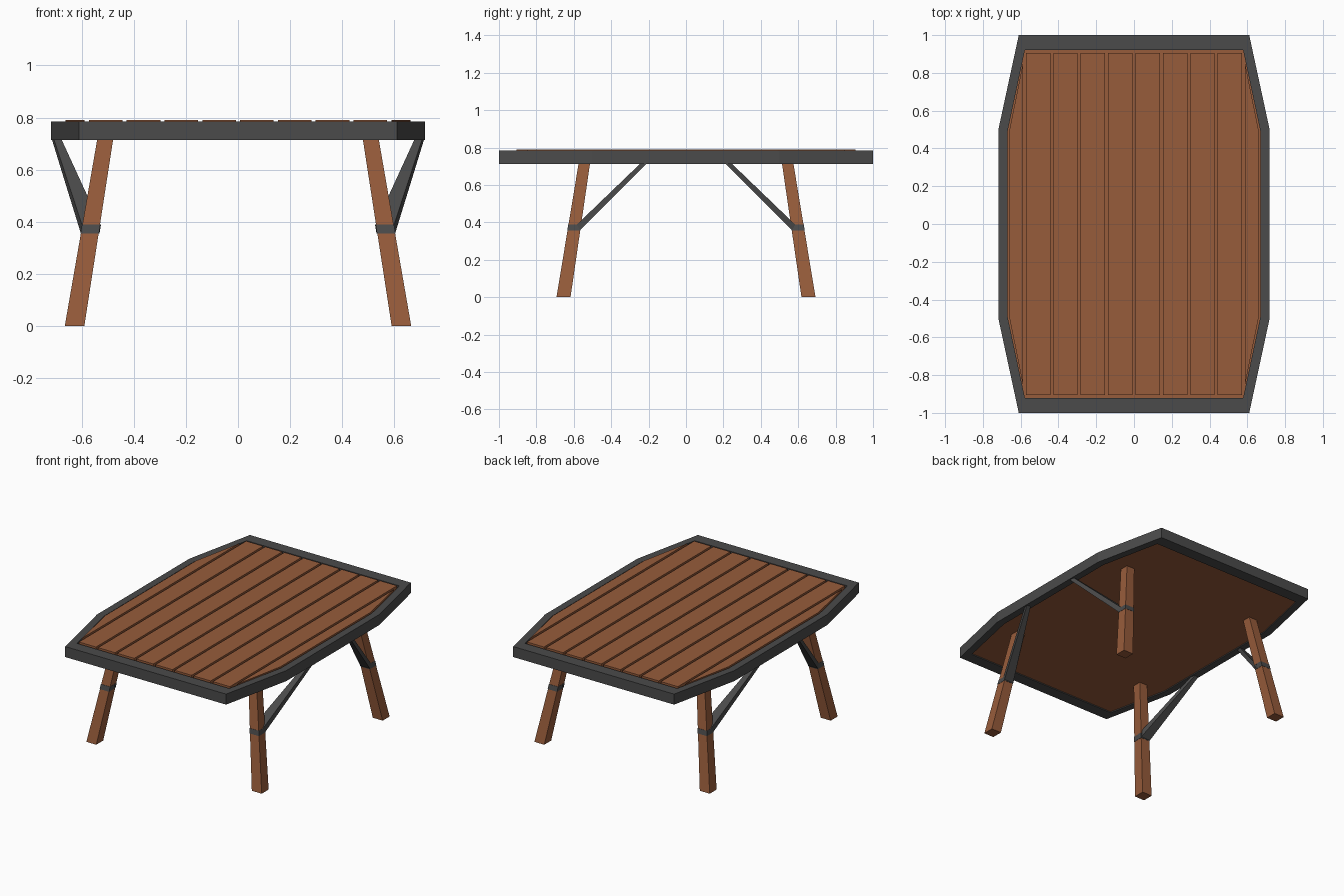
import bpy, bmesh

if "Cube" in bpy.data.objects:
    bpy.data.objects.remove(bpy.data.objects["Cube"])


def material(name, rgb):
    m = bpy.data.materials.new(name)
    m.diffuse_color = (*rgb, 1)
    m.use_nodes = True
    m.node_tree.nodes["Principled BSDF"].inputs["Base Color"].default_value = m.diffuse_color
    return m


WOOD = material("wood", (0.31, 0.107, 0.044))
METAL = material("dark_metal", (0.07, 0.07, 0.07))


def loft(name, loops, mat, caps=True, closed=False):
    """Skin a series of equal-length point loops into one flat-faced mesh."""
    bm = bmesh.new()
    rings = [[bm.verts.new(p) for p in loop] for loop in loops]
    n = len(rings[0])
    pairs = list(zip(rings, rings[1:])) + ([(rings[-1], rings[0])] if closed else [])
    for a, b in pairs:
        for i in range(n):
            j = (i + 1) % n
            bm.faces.new((a[i], a[j], b[j], b[i]))
    if caps and not closed:
        bm.faces.new(rings[0])
        bm.faces.new(rings[-1])
    bmesh.ops.recalc_face_normals(bm, faces=bm.faces)
    me = bpy.data.meshes.new(name)
    bm.to_mesh(me)
    bm.free()
    me.materials.append(mat)
    ob = bpy.data.objects.new(name, me)
    bpy.context.collection.objects.link(ob)
    return ob


def octagon(ex, ey, sx, sy):
    q = [(sx, -sy), (sx, sy), (ex, ey), (-ex, ey)]
    return q + [(-x, -y) for x, y in q]


def at(points, z):
    return [(x, y, z) for x, y in points]


# Tabletop rim
outer = octagon(0.61, 1.0, 0.718, 0.5)
inner = octagon(0.578, 0.92, 0.669, 0.493)
loft("table_rim", [at(outer, 0.713), at(outer, 0.785), at(inner, 0.785), at(inner, 0.713)],
     METAL, closed=True)

# Backing panel under the planks
loft("under_panel", [at(inner, 0.72), at(inner, 0.765)], WOOD)

# Full planks
PITCH, GAP = 0.145, 0.016
END_X, END_Y, SIDE_X, SIDE_Y = 0.577, 0.905, 0.661, 0.49
for i in range(8):
    cx = (i - 3.5) * PITCH
    h = (PITCH - GAP) / 2
    p = [(cx - h, -END_Y), (cx + h, -END_Y), (cx + h, END_Y), (cx - h, END_Y)]
    loft(f"plank_{i + 1}", [at(p, 0.76), at(p, 0.79)], WOOD)

# Tapered edge planks
x0 = 4 * PITCH + GAP / 2
tip = END_Y - (x0 - END_X) / (SIDE_X - END_X) * (END_Y - SIDE_Y)
for s, side in ((-1, "left"), (1, "right")):
    p = [(s * x0, -tip), (s * SIDE_X, -SIDE_Y), (s * SIDE_X, SIDE_Y), (s * x0, tip)]
    loft(f"edge_plank_{side}", [at(p, 0.76), at(p, 0.79)], WOOD)


def leg_section(z, sx, sy, grow=0.0):
    t = z / 0.713
    cx, cy = 0.627 - 0.117 * t, 0.655 - 0.111 * t
    h = 0.0375 - 0.007 * t + grow
    return [(sx * (cx + a * h), sy * (cy + b * h), z)
            for a, b in ((-1, -1), (1, -1), (1, 1), (-1, 1))]


# Splayed legs, collars and diagonal braces
for sy, end in ((-1, "front"), (1, "back")):
    for sx, side in ((-1, "left"), (1, "right")):
        tag = f"{end}_{side}"
        loft(f"leg_{tag}", [leg_section(z, sx, sy) for z in (0, 0.725)], WOOD)
        loft(f"collar_{tag}", [leg_section(z, sx, sy, 0.0015) for z in (0.356, 0.389)], METAL)
        low = [(0.531, 0.569, 0.356), (0.603, 0.569, 0.356),
               (0.598, 0.585, 0.387), (0.526, 0.585, 0.387)]
        high = [(0.685, 0.208, 0.716), (0.714, 0.208, 0.716),
                (0.706, 0.243, 0.716), (0.677, 0.243, 0.716)]
        loft(f"brace_{tag}", [[(sx * x, sy * y, z) for x, y, z in r] for r in (low, high)], METAL)
